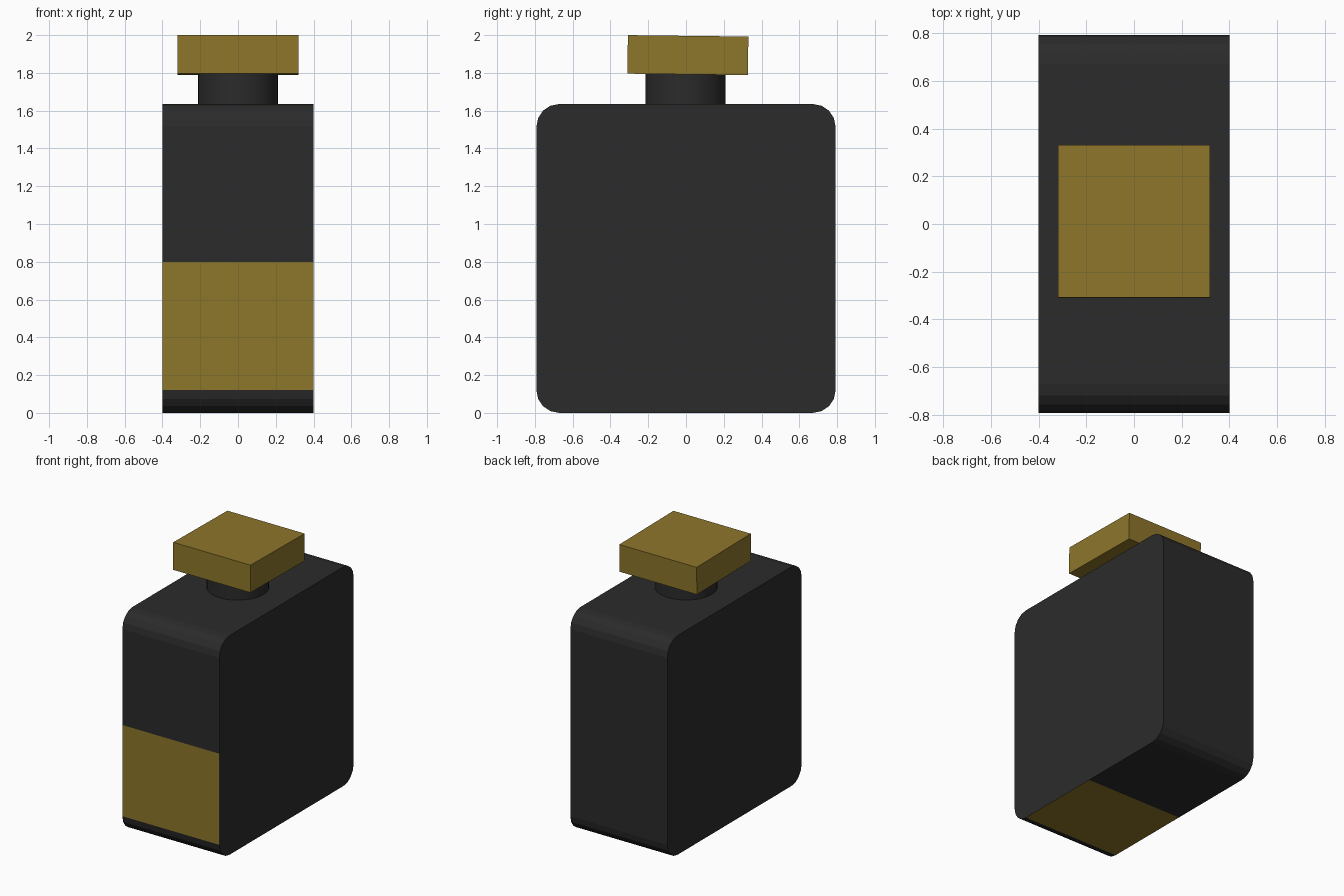
import bpy, bmesh, math

if "Cube" in bpy.data.objects:
    bpy.data.objects.remove(bpy.data.objects["Cube"])


def material(name, color):
    m = bpy.data.materials.new(name)
    m.diffuse_color = (*color, 1)
    m.use_nodes = True
    m.node_tree.nodes["Principled BSDF"].inputs["Base Color"].default_value = m.diffuse_color
    return m


black = material("black_glass", (0.024, 0.024, 0.024))
gold = material("gold", (0.27, 0.18, 0.024))


def add_object(name, bm, *mats):
    bmesh.ops.recalc_face_normals(bm, faces=bm.faces)
    me = bpy.data.meshes.new(name)
    bm.to_mesh(me)
    bm.free()
    for m in mats:
        me.materials.append(m)
    ob = bpy.data.objects.new(name, me)
    bpy.context.collection.objects.link(ob)
    return ob


# Bottle body: rounded rectangle in YZ, extruded along X
W, D, H, R, SEG = 0.40, 0.792, 1.635, 0.12, 4
SPLIT_Z = 0.80
profile = []
corners = [(-D + R, R, 180), (D - R, R, 270), (D - R, H - R, 0), (-D + R, H - R, 90)]
for i, (cy, cz, start) in enumerate(corners):
    for k in range(SEG + 1):
        a = math.radians(start + 90 * k / SEG)
        profile.append((cy + R * math.cos(a), cz + R * math.sin(a)))
    if i == 0:
        profile.append((0, 0))           # end of the gold patch under the base
profile.append((-D, SPLIT_Z))            # top of the gold patch on the front

bm = bmesh.new()
left = [bm.verts.new((-W, y, z)) for y, z in profile]
right = [bm.verts.new((W, y, z)) for y, z in profile]
bm.faces.new(left)
bm.faces.new(right)
n = len(profile)
for i in range(n):
    j = (i + 1) % n
    f = bm.faces.new((left[i], left[j], right[j], right[i]))
    # Gold panels: lower front face and front half of the flat base
    if i in (n - 1, SEG):
        f.material_index = 1
add_object("bottle_body", bm, black, gold)

# Round neck
bm = bmesh.new()
bmesh.ops.create_cone(bm, cap_ends=True, segments=32, radius1=0.212, radius2=0.212, depth=0.18)
neck = add_object("bottle_neck", bm, black)
neck.location = (0, -0.002, 1.71)
for p in neck.data.polygons:
    p.use_smooth = len(p.vertices) == 4

# Square cap, tipped very slightly
bm = bmesh.new()
bmesh.ops.create_cube(bm, size=1)
bmesh.ops.scale(bm, vec=(0.638, 0.638, 0.204), verts=bm.verts)
cap = add_object("cap", bm, gold)
cap.location = (0, 0.01, 1.894)
cap.rotation_euler = (math.radians(-0.7), 0, 0)
